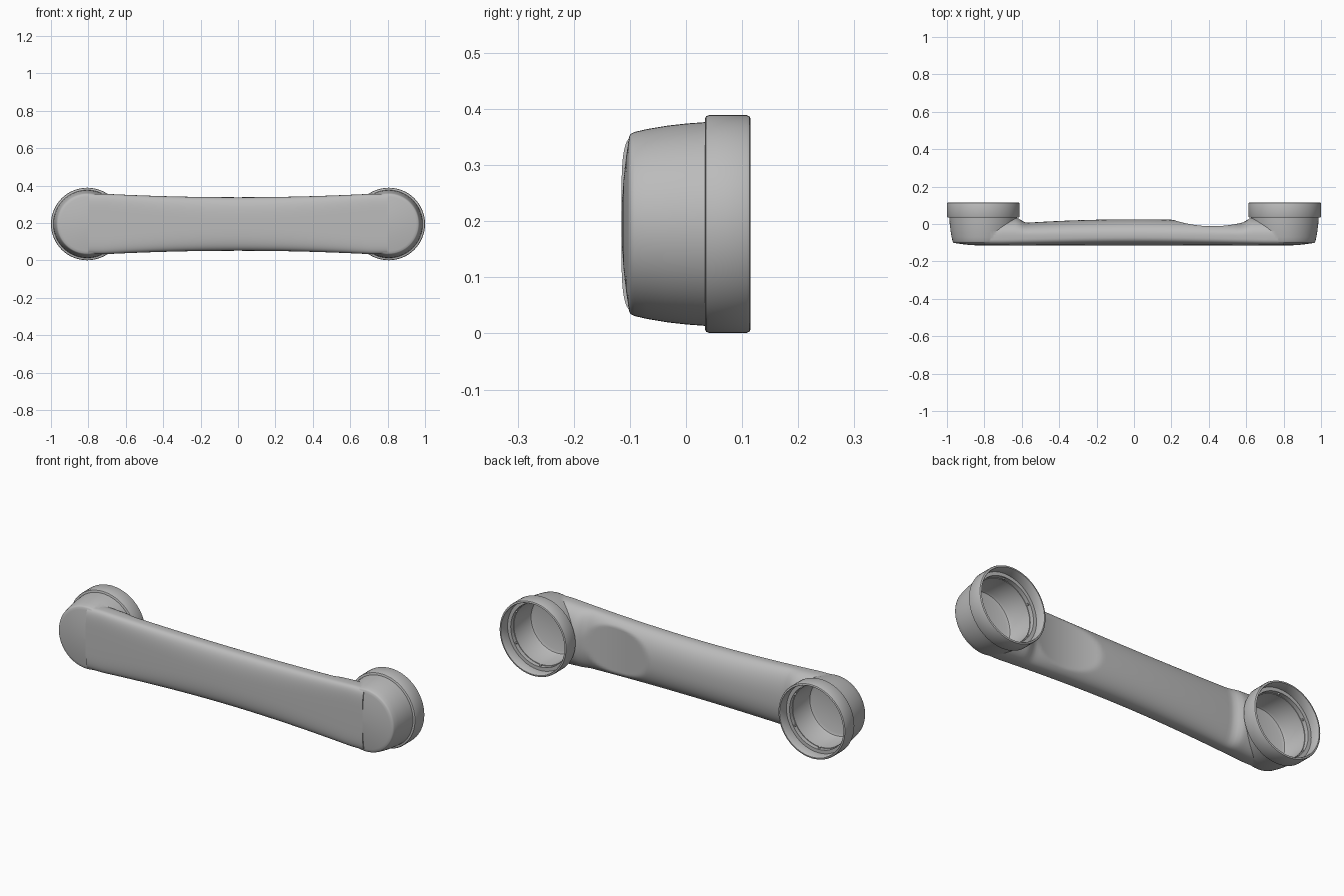
import bpy, bmesh, math
from mathutils import Matrix, Vector

cube = bpy.data.objects.get("Cube")
if cube:
    bpy.data.objects.remove(cube)

CUP_X, MID_Z = 0.806, 0.195

grey = bpy.data.materials.new("grey plastic")
grey.use_nodes = True
grey.diffuse_color = (0.5, 0.5, 0.5, 1)
grey.node_tree.nodes["Principled BSDF"].inputs["Base Color"].default_value = (0.5, 0.5, 0.5, 1)


def finish(bm, name):
    """Turn a bmesh into a grey object."""
    bmesh.ops.remove_doubles(bm, verts=bm.verts, dist=0.00005)
    bmesh.ops.recalc_face_normals(bm, faces=bm.faces)
    mesh = bpy.data.meshes.new(name)
    bm.to_mesh(mesh)
    bm.free()
    mesh.materials.append(grey)
    obj = bpy.data.objects.new(name, mesh)
    bpy.context.collection.objects.link(obj)
    return obj


def skin(bm, rings, closed):
    """Join successive rings of points with faces."""
    rows = [[bm.verts.new(p) for p in ring] for ring in rings]
    pairs = list(zip(rows, rows[1:])) + ([(rows[-1], rows[0])] if closed else [])
    for a, b in pairs:
        for i in range(len(a)):
            j = (i + 1) % len(a)
            bm.faces.new((a[i], a[j], b[j], b[i]))
    return rows


def lathe(name, profile, x, closed=False, sides=64):
    """Revolve (radius, y) points around the y axis of a cup."""
    bm = bmesh.new()
    turn = [2 * math.pi * i / sides for i in range(sides)]
    rows = skin(bm, [[(x + r * math.cos(t), y, MID_Z + r * math.sin(t)) for t in turn]
                     for r, y in profile], closed)
    if not closed:
        bm.faces.new(rows[0])
        bm.faces.new(rows[-1])
    return finish(bm, name)


def smoothstep(t):
    t = max(0, min(1, t))
    return t * t * (3 - 2 * t)


def section(x, count=64):
    """Cross-section of the grip: flattened front, rounded back with a thumb dent."""
    a = abs(x)
    half = 0.143 + 0.019 * min(1, a / 0.72) ** 2
    back = 0.025 - 0.02 * min(1, a / 0.6) ** 2 + 0.03 * smoothstep((a - 0.57) / 0.065)
    back = min(back, 0.034)
    dent = -0.012 + 0.77 * (x - 0.42) ** 2
    wide, front = -0.06, -0.115
    power = 3 + 2 * min(1, a / 0.7) ** 2
    points = []
    for i in range(count):
        t = 2 * math.pi * i / count
        c, s = math.cos(t), math.sin(t)
        n = power if s < 0 else 2.2
        z = math.copysign(abs(c) ** (2 / n), c) * half
        depth = abs(s) ** (2 / n)
        y = wide - depth * (wide - front) * -1 * -1 if s < 0 else wide + depth * (back - wide)
        if 0.1 < x < 0.6:
            y = min(y, dent)
        points.append((x, y, MID_Z + z))
    return points


# Grip lofted from cup to cup
bm = bmesh.new()
steps = 96
rows = skin(bm, [section(-0.8 + 1.6 * i / steps) for i in range(steps + 1)], False)
bm.faces.new(rows[0])
bm.faces.new(rows[-1])
handset = finish(bm, "handset_body")


def combine(tool, operation):
    mod = handset.modifiers.new(operation, "BOOLEAN")
    mod.operation, mod.solver, mod.object = operation, "EXACT", tool
    tool.hide_render = True
    bpy.context.view_layer.objects.active = handset
    bpy.ops.object.modifier_apply(modifier=mod.name)
    bpy.data.objects.remove(tool)


# Domed cups joined to the grip, then hollowed from the back
dome = [(r, -0.115 + 0.014 * (r / 0.157) ** 2) for r in (0.003, 0.04, 0.08, 0.12, 0.145, 0.157)]
shell = dome + [(0.161, -0.098), (0.164, -0.092), (0.169, -0.07), (0.175, -0.035),
                (0.179, 0.0), (0.182, 0.04)]
hollow = [(0.135, -0.088), (0.148, -0.083), (0.153, -0.073), (0.165, 0.1)]
for side in (-1, 1):
    combine(lathe("cup_shell", shell, side * CUP_X), "UNION")
for side in (-1, 1):
    combine(lathe("cup_hollow", hollow, side * CUP_X), "DIFFERENCE")

# Stepped collars around the cup mouths, each with small inner pegs
collar = [(0.164, 0.034), (0.188, 0.034), (0.192, 0.036), (0.194, 0.041), (0.194, 0.108),
          (0.192, 0.113), (0.188, 0.115), (0.184, 0.115), (0.182, 0.112), (0.182, 0.062),
          (0.164, 0.062)]
parts = [handset]
for side, label in ((-1, "right"), (1, "left")):
    x = side * CUP_X
    parts.append(lathe(label + "_collar", collar, x, closed=True))
    bm = bmesh.new()
    for k in range(6):
        t = math.radians(30 + 60 * k)
        out = Vector((math.cos(t), 0, math.sin(t)))
        place = Matrix.Translation(Vector((x, 0.05, MID_Z)) + out * 0.164)
        spin = out.to_track_quat("Z", "Y").to_matrix().to_4x4()
        bmesh.ops.create_cone(bm, cap_ends=True, segments=12, radius1=0.006, radius2=0.006,
                              depth=0.012, matrix=place @ spin)
    parts.append(finish(bm, label + "_pegs"))

# Smooth shading that keeps the rims crisp
bpy.ops.object.select_all(action="DESELECT")
for part in parts:
    part.select_set(True)
bpy.context.view_layer.objects.active = handset
bpy.ops.object.shade_smooth_by_angle(angle=math.radians(35))
